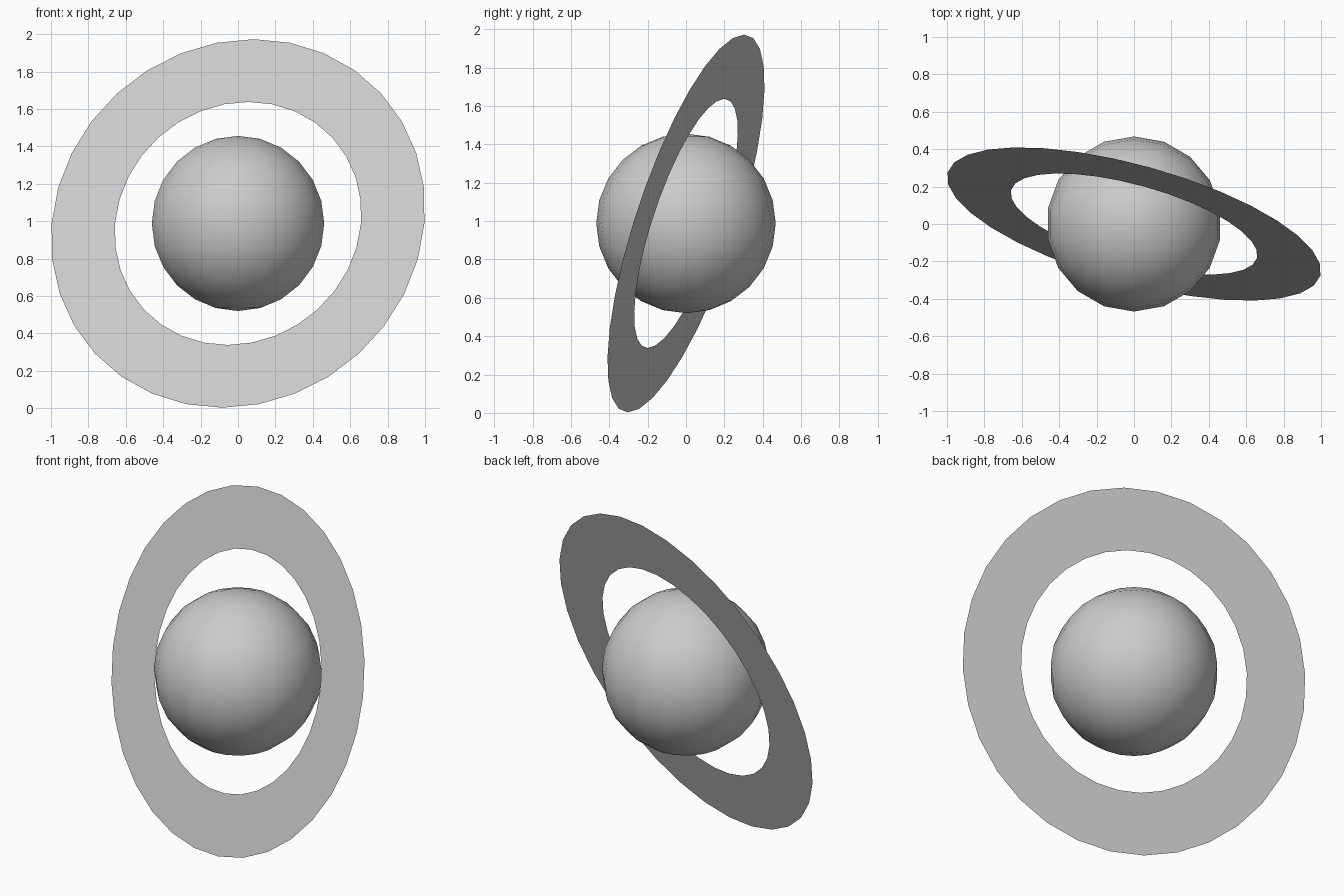
import bpy, bmesh, math
from mathutils import Vector, Matrix

if "Cube" in bpy.data.objects:
    bpy.data.objects.remove(bpy.data.objects["Cube"])

CENTRE = Vector((0, 0, 0.988))


def make_object(name, bm):
    mesh = bpy.data.meshes.new(name)
    bm.to_mesh(mesh)
    bm.free()
    obj = bpy.data.objects.new(name, mesh)
    obj.location = CENTRE
    bpy.context.collection.objects.link(obj)
    return obj


# Planet: low-poly globe with smooth shading
bm = bmesh.new()
bmesh.ops.create_uvsphere(bm, u_segments=18, v_segments=12, radius=0.468)
for f in bm.faces:
    f.smooth = True
make_object("planet", bm)

# Ring: flat, paper-thin tilted annulus
SEGMENTS, INNER, OUTER = 32, 0.682, 1.034
normal = Vector((-0.254, -0.918, 0.304)).normalized()
uphill = (Vector((0, 0, 1)) - normal * normal.z).normalized()
side = normal.cross(uphill)
tilt = Matrix((uphill, side, normal)).transposed().to_4x4()

bm = bmesh.new()
loops = []
for radius in (INNER, OUTER):
    loops.append([bm.verts.new((radius * math.cos(a), radius * math.sin(a), 0))
                  for a in (math.tau * i / SEGMENTS for i in range(SEGMENTS))])
inner, outer = loops
for i in range(SEGMENTS):
    j = (i + 1) % SEGMENTS
    bm.faces.new((inner[i], outer[i], outer[j], inner[j]))
bmesh.ops.transform(bm, matrix=tilt, verts=bm.verts)
make_object("ring", bm)
